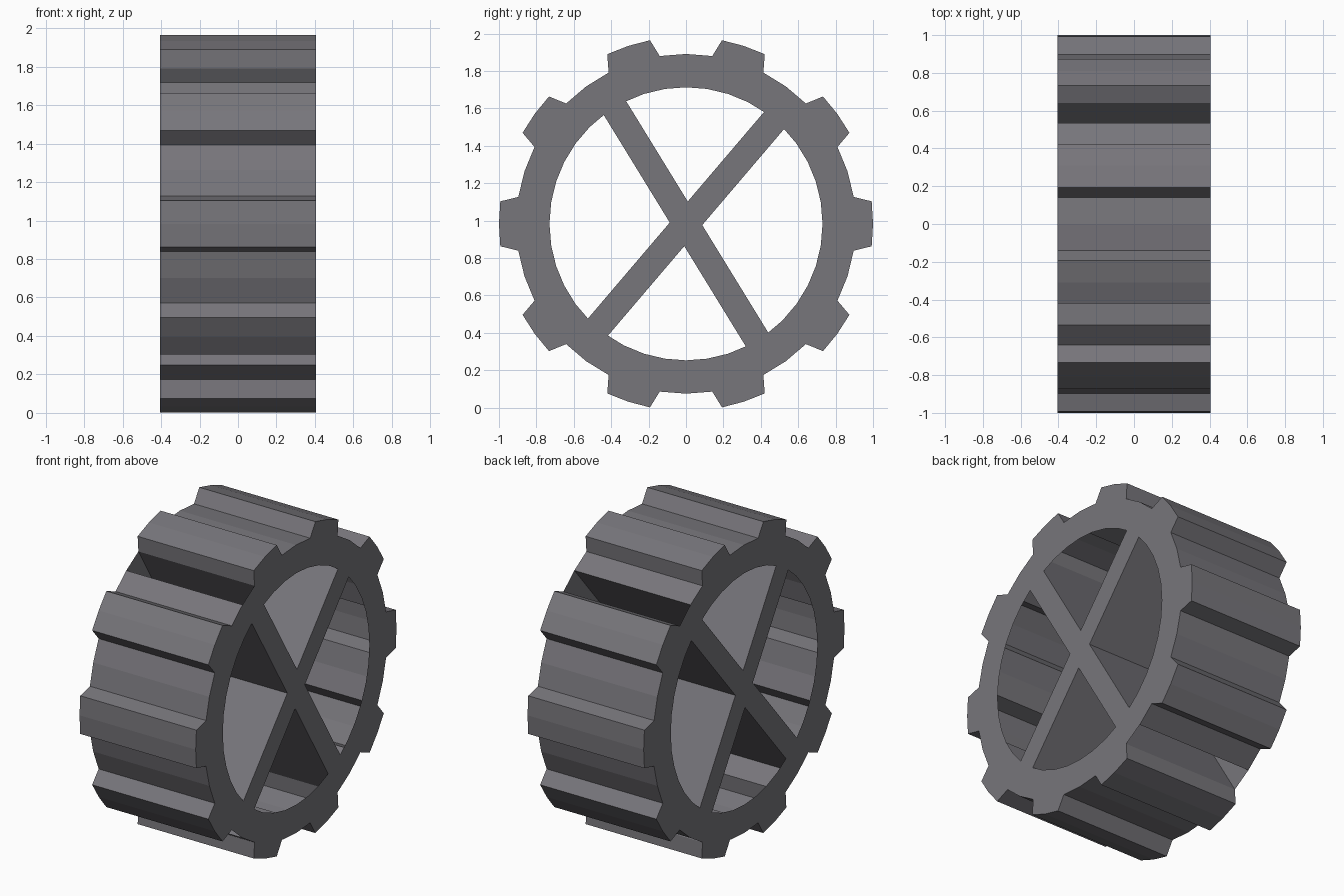
import bpy
import bmesh
from math import cos, sin, radians

if "Cube" in bpy.data.objects:
    bpy.data.objects.remove(bpy.data.objects["Cube"])

TEETH, HALF_W, CZ = 10, 0.405, 0.983
R_IN, R_ROOT, R_TIP = 0.73, 0.908, 1.0
PITCH = 360 / TEETH
ROOT_A, TIP_A = 9.1, 6.9          # half angles of a tooth at root and tip
SPOKE_TEETH = (1, 3, 6, 8)        # the panel after these teeth opens into a spoke

grey = bpy.data.materials.new("dark_grey")
grey.diffuse_color = (0.185, 0.18, 0.198, 1)
grey.use_nodes = True
grey.node_tree.nodes["Principled BSDF"].inputs["Base Color"].default_value = grey.diffuse_color


def pt(x, r, deg):
    return (x, r * cos(radians(deg)), CZ + r * sin(radians(deg)))


def make(name, quads):
    bm = bmesh.new()
    for q in quads:
        bm.faces.new([bm.verts.new(v) for v in q])
    bmesh.ops.remove_doubles(bm, verts=bm.verts, dist=0.0001)
    me = bpy.data.meshes.new(name)
    bm.to_mesh(me)
    bm.free()
    me.materials.append(grey)
    bpy.context.collection.objects.link(bpy.data.objects.new(name, me))


def wall(a, b):
    """Full-width panel from profile point a to b, each (radius, angle)."""
    return [pt(-HALF_W, *a), pt(-HALF_W, *b), pt(HALF_W, *b), pt(HALF_W, *a)]


def caps(*p):
    """Matching flat faces on both ends, points counter-clockwise from +x."""
    return [[pt(HALF_W, *q) for q in p], [pt(-HALF_W, *q) for q in reversed(p)]]


# Toothed rim: open-backed outer shell with flat ring faces on both ends
quads = []
for i in range(TEETH):
    c = i * PITCH
    prof = [(R_ROOT, c - ROOT_A), (R_TIP, c - TIP_A), (R_TIP, c),
            (R_TIP, c + TIP_A), (R_ROOT, c + ROOT_A),
            (R_ROOT, c + PITCH / 2), (R_ROOT, c + PITCH - ROOT_A)]
    for k, (a, b) in enumerate(zip(prof, prof[1:])):
        if not (k == 4 and i in SPOKE_TEETH):
            quads.append(wall(a, b))
    # ring faces
    ang = [c - ROOT_A, c, c + ROOT_A, c + PITCH / 2, c + PITCH - ROOT_A]
    for a, b in zip(ang, ang[1:]):
        quads += caps((R_IN, a), (R_ROOT, a), (R_ROOT, b), (R_IN, b))
    # tooth faces
    for s, e in ((-1, 0), (0, 1)):
        quads += caps((R_ROOT, c + s * ROOT_A), (R_TIP, c + s * TIP_A),
                      (R_TIP, c + e * TIP_A), (R_ROOT, c + e * ROOT_A))
make("toothed_rim", quads)

# Spokes: full-width open tubes bridging opposite rim openings
for name, tooth in (("spoke_rising", 1), ("spoke_falling", 3)):
    a, b = tooth * PITCH + ROOT_A, tooth * PITCH + PITCH / 2
    p = [(R_ROOT, t) for t in (a, b, a + 180, b + 180)]
    make(name, caps(*p) + [wall(p[1], p[2]), wall(p[3], p[0])])
